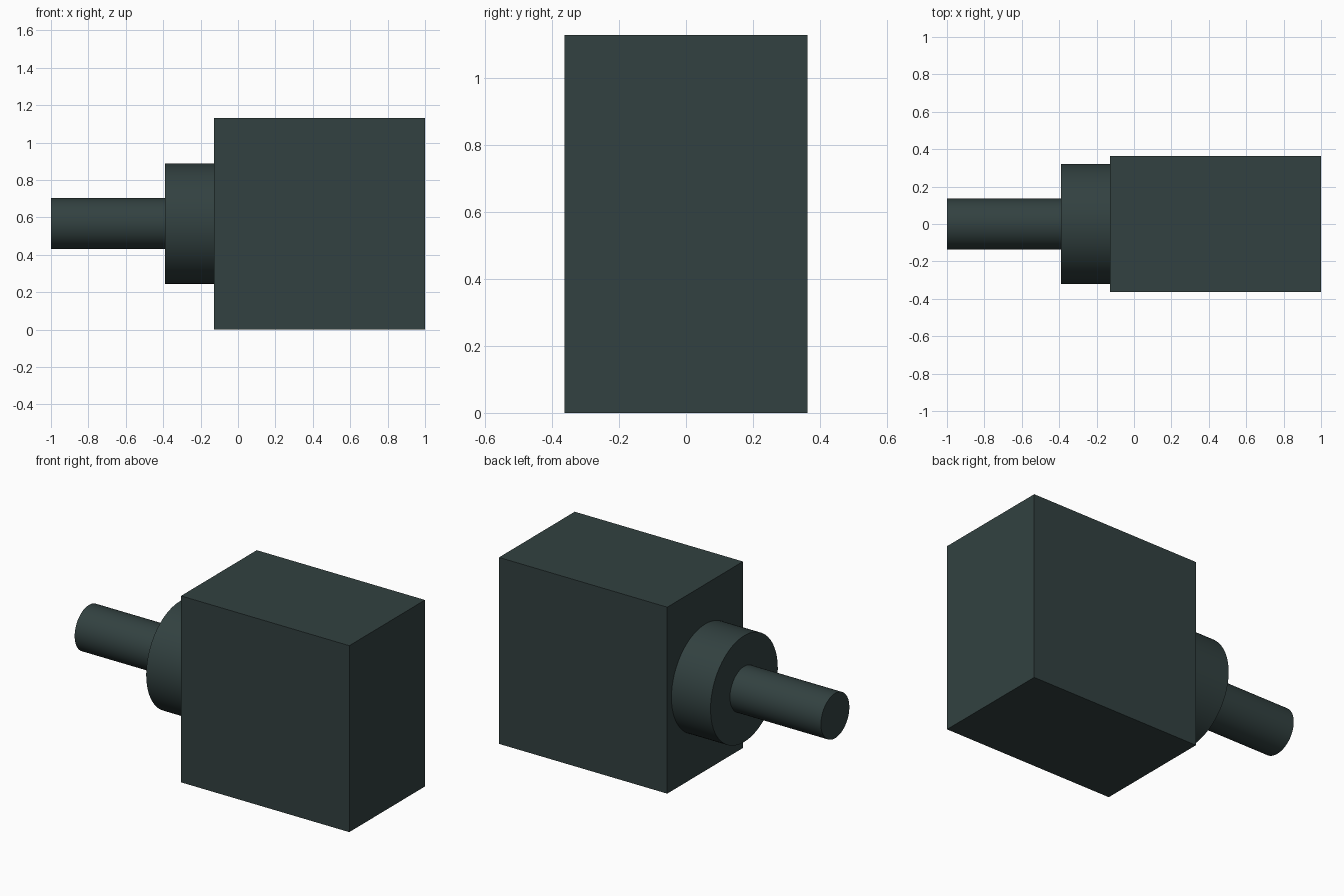
import bpy
import math

if "Cube" in bpy.data.objects:
    bpy.data.objects.remove(bpy.data.objects["Cube"])

AXIS_Z = 0.567   # height of the shaft axis
BOX_LEFT = -0.128

slate = bpy.data.materials.new("dark slate")
slate.diffuse_color = (0.032, 0.053, 0.052, 1.0)
slate.use_nodes = True
slate.node_tree.nodes["Principled BSDF"].inputs["Base Color"].default_value = slate.diffuse_color


def box(name, x0, x1, depth, height):
    bpy.ops.mesh.primitive_cube_add(size=1, location=((x0 + x1) / 2, 0, height / 2))
    obj = bpy.context.object
    obj.name = name
    obj.scale = (x1 - x0, depth, height)
    bpy.ops.object.transform_apply(location=False, rotation=False, scale=True)
    obj.data.materials.append(slate)


def rod(name, x0, x1, radius):
    bpy.ops.mesh.primitive_cylinder_add(
        vertices=96, radius=radius, depth=x1 - x0,
        location=((x0 + x1) / 2, 0, AXIS_Z), rotation=(0, math.pi / 2, 0))
    obj = bpy.context.object
    obj.name = name
    obj.data.materials.append(slate)
    bpy.ops.object.shade_smooth_by_angle(angle=math.radians(30))


# Main housing block
box("housing", BOX_LEFT, 1.0, 0.725, 1.13)
# Round collar on the left face
rod("collar", -0.39, BOX_LEFT, 0.322)
# Shaft running out of the collar
rod("shaft", -1.0, -0.39, 0.136)
